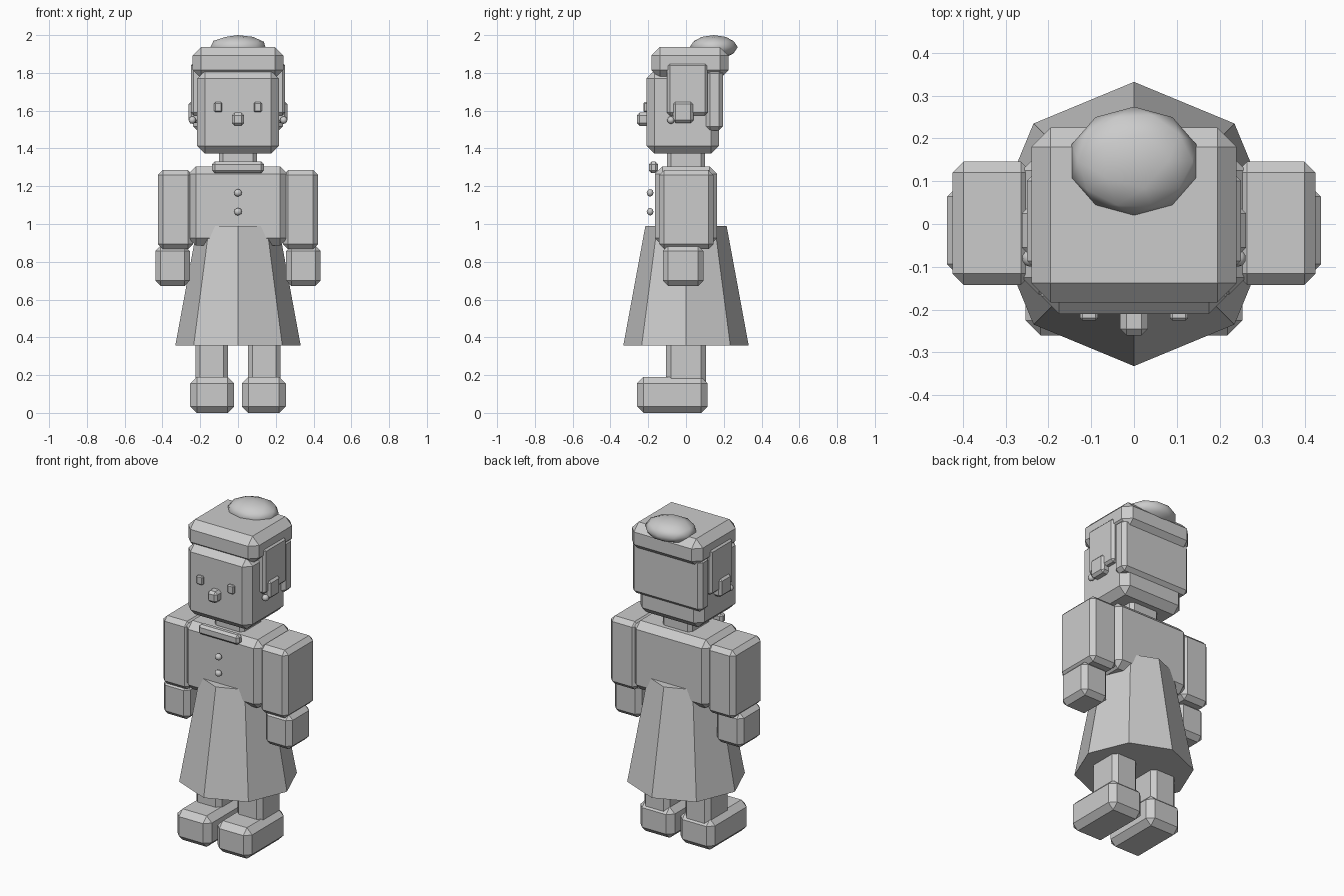
import bpy
import bmesh
import math
from mathutils import Matrix, Vector

cube = bpy.data.objects.get("Cube")
if cube:
    bpy.data.objects.remove(cube, do_unlink=True)

# Single plain clay colour
clay = bpy.data.materials.new("plain_grey")
clay.use_nodes = True
colour = (0.6, 0.6, 0.6, 1)
clay.diffuse_color = colour
clay.node_tree.nodes["Principled BSDF"].inputs["Base Color"].default_value = colour


def finish(name, bm, smooth=False):
    bmesh.ops.recalc_face_normals(bm, faces=bm.faces)
    for face in bm.faces:
        face.smooth = smooth
    mesh = bpy.data.meshes.new(name)
    bm.to_mesh(mesh)
    bm.free()
    mesh.materials.append(clay)
    obj = bpy.data.objects.new(name, mesh)
    bpy.context.collection.objects.link(obj)
    return obj


def box(name, x, y, z, bevel):
    """Chamfered block from (min, max) ranges."""
    bm = bmesh.new()
    bmesh.ops.create_cube(bm, size=1)
    for v in bm.verts:
        v.co = Vector([(a + b) / 2 + c * (b - a) for (a, b), c in zip((x, y, z), v.co)])
    bmesh.ops.bevel(bm, geom=list(bm.edges), offset=bevel, segments=1,
                    affect='EDGES', clamp_overlap=True)
    return finish(name, bm)


def ball(name, centre, radii, smooth=True):
    bm = bmesh.new()
    bmesh.ops.create_icosphere(bm, subdivisions=2, radius=1)
    bm.transform(Matrix.Translation(centre) @ Matrix.Diagonal((*radii, 1)))
    return finish(name, bm, smooth)


def pair(name, x, y, z, bevel):
    """Block on the left (+x) and its mirror on the right."""
    box("left_" + name, x, y, z, bevel)
    box("right_" + name, (-x[1], -x[0]), y, z, bevel)


# Legs and feet
pair("shoe", (0.02, 0.253), (-0.26, 0.115), (0, 0.19), 0.035)
pair("leg", (0.053, 0.225), (-0.105, 0.105), (0.12, 0.6), 0.025)

# Flared eight-sided skirt
bm = bmesh.new()
bmesh.ops.create_cone(bm, cap_ends=True, segments=8, radius1=0.332, radius2=0.215,
                      depth=0.635, matrix=Matrix.Translation((0, 0, 0.673)))
finish("skirt", bm)

# Upper body and arms
box("torso", (-0.262, 0.262), (-0.165, 0.165), (0.885, 1.305), 0.04)
pair("arm", (0.238, 0.424), (-0.142, 0.146), (0.868, 1.285), 0.026)
pair("hand", (0.255, 0.437), (-0.122, 0.092), (0.672, 0.885), 0.028)
box("neck", (-0.1, 0.1), (-0.1, 0.1), (1.25, 1.42), 0.02)
box("collar", (-0.137, 0.137), (-0.197, -0.148), (1.27, 1.33), 0.014)
for name, z in (("upper_button", 1.165), ("lower_button", 1.065)):
    ball(name, (0, -0.19, z), (0.021, 0.018, 0.02))

# Head and face
box("head", (-0.217, 0.217), (-0.21, 0.175), (1.372, 1.812), 0.042)
pair("eye", (0.084, 0.126), (-0.226, -0.195), (1.592, 1.645), 0.006)
box("nose", (-0.033, 0.033), (-0.26, -0.195), (1.52, 1.59), 0.015)
pair("ear", (0.2, 0.262), (-0.07, 0.04), (1.535, 1.65), 0.015)
for name, side in (("left_earring", 1), ("right_earring", -1)):
    ball(name, (side * 0.242, -0.08, 1.55), (0.02, 0.02, 0.02))

# Hair
box("hair_cap", (-0.24, 0.24), (-0.183, 0.225), (1.77, 1.937), 0.045)
box("back_hair", (-0.237, 0.237), (0.105, 0.196), (1.495, 1.82), 0.022)
pair("side_hair", (0.19, 0.25), (-0.1, 0.115), (1.575, 1.852), 0.014)
ball("hair_bun", (0, 0.147, 1.936), (0.153, 0.127, 0.064))
